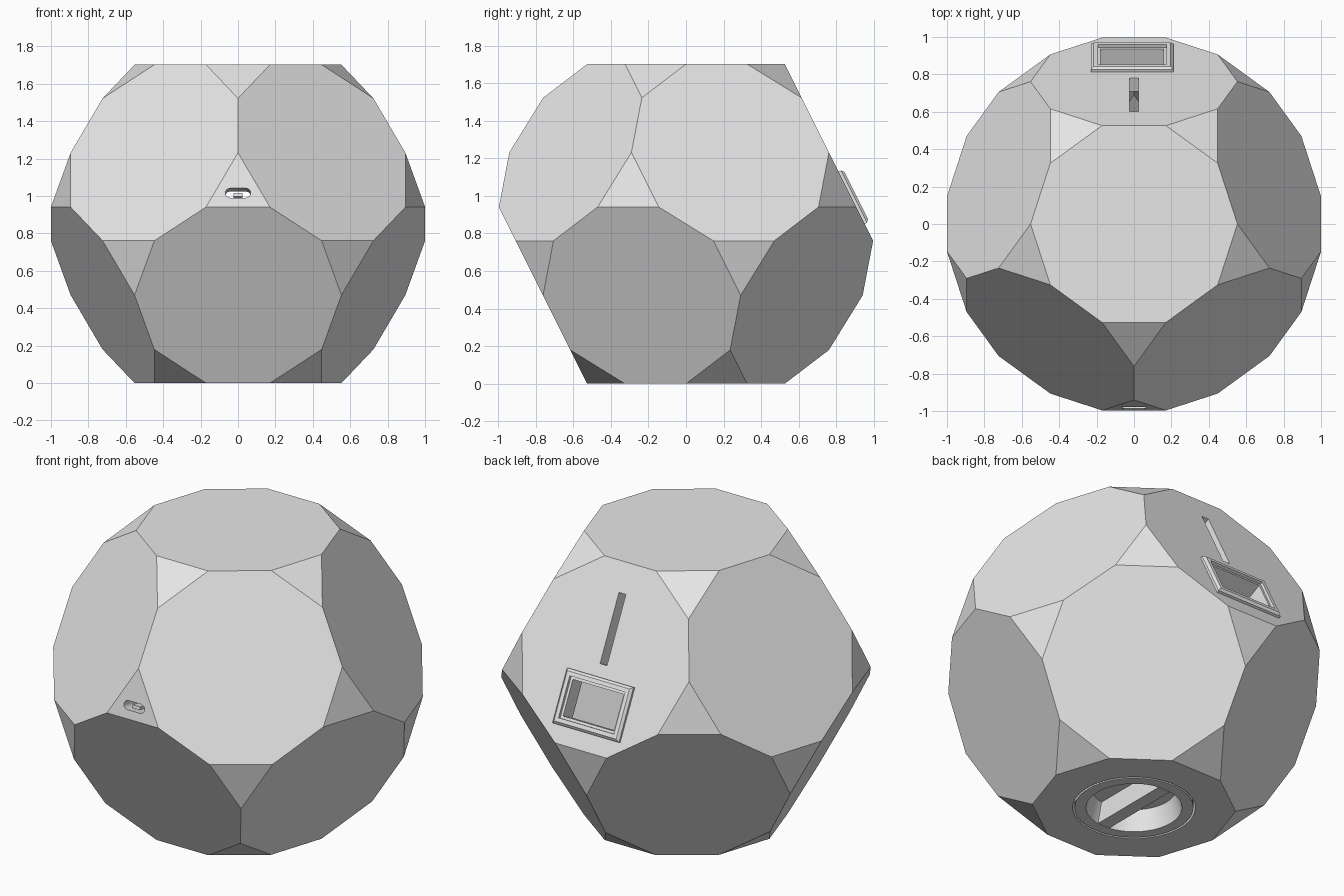
import bpy
import bmesh
from math import sin, cos, pi, radians, atan
from mathutils import Matrix, Vector

cube = bpy.data.objects.get("Cube")
if cube:
    bpy.data.objects.remove(cube, do_unlink=True)

EDGE = 0.3418
INRADIUS = 2.4899 * EDGE          # centre to a ten-sided face
TRI_RADIUS = 2.9132 * EDGE        # centre to a triangle
CORNER = 1.618 * EDGE             # radius of a ten-sided face
WALL = 0.08
RING_TILT = atan(0.5)             # slope of the side faces
TRI_TILT = radians(10.81)

grey = bpy.data.materials.new("light grey plastic")
grey.use_nodes = True
grey.diffuse_color = (0.8, 0.8, 0.8, 1)
grey.node_tree.nodes["Principled BSDF"].inputs["Base Color"].default_value = (0.8, 0.8, 0.8, 1)


def face_frame(azimuth, tilt, dist):
    """Local axes on a body face: x across, y up the slope, z outward."""
    rot = Matrix.Rotation(azimuth + pi / 2, 4, 'Z') @ Matrix.Rotation(pi / 2 - tilt, 4, 'X')
    return Matrix.Translation((0, 0, INRADIUS)) @ rot @ Matrix.Translation((0, 0, dist))


def finish(bm, name, frame=Matrix()):
    bmesh.ops.recalc_face_normals(bm, faces=bm.faces)
    mesh = bpy.data.meshes.new(name)
    bm.to_mesh(mesh)
    bm.free()
    mesh.transform(frame)
    mesh.materials.append(grey)
    obj = bpy.data.objects.new(name, mesh)
    bpy.context.collection.objects.link(obj)
    return obj


def loft(name, loops, frame, ring=False):
    """Skin matching loops; capped, or closed back on itself as a ring."""
    bm = bmesh.new()
    rows = [[bm.verts.new(p) for p in loop] for loop in loops]
    pairs = list(zip(rows, rows[1:]))
    if ring:
        pairs.append((rows[-1], rows[0]))
    else:
        bm.faces.new(rows[0])
        bm.faces.new(rows[-1])
    for low, high in pairs:
        for i in range(len(low)):
            j = (i + 1) % len(low)
            bm.faces.new((low[i], low[j], high[j], high[i]))
    return finish(bm, name, frame)


def rect(w, h, z, cx=0, cy=0):
    return [(cx + sx * w, cy + sy * h, z) for sx, sy in ((-1, -1), (1, -1), (1, 1), (-1, 1))]


def circle(r, z, n=64):
    return [(r * cos(2 * pi * i / n), r * sin(2 * pi * i / n), z) for i in range(n)]


def stadium(w, r, z, cy, n=8):
    pts = []
    for side in (1, -1):
        for i in range(n + 1):
            a = -pi / 2 + pi * i / n
            pts.append((side * (w - r + r * cos(a)), cy + side * r * sin(a), z))
    return pts


def cut(target, cutter):
    mod = target.modifiers.new("cut", 'BOOLEAN')
    mod.operation = 'DIFFERENCE'
    mod.solver = 'EXACT'
    mod.object = cutter
    bpy.context.view_layer.objects.active = target
    bpy.ops.object.modifier_apply(modifier=mod.name)
    bpy.data.objects.remove(cutter, do_unlink=True)


def smooth(obj):
    bpy.ops.object.select_all(action='DESELECT')
    obj.select_set(True)
    bpy.context.view_layer.objects.active = obj
    bpy.ops.object.shade_smooth_by_angle(angle=radians(30))


def solid(name, scale):
    """Twelve ten-sided faces, with triangles filling the corners."""
    bm = bmesh.new()
    frames = [face_frame(0, t, INRADIUS) for t in (pi / 2, -pi / 2)]
    for i in range(5):
        turn = i * 2 * pi / 5
        frames.append(face_frame(pi / 2 + turn, RING_TILT, INRADIUS))
        frames.append(face_frame(-pi / 2 + turn, -RING_TILT, INRADIUS))
    # the two caps need an edge facing the back, as the side faces do
    frames[0] = Matrix.Translation((0, 0, 2 * INRADIUS))
    frames[1] = Matrix.Rotation(pi, 4, 'X')
    for frame in frames:
        bm.faces.new([bm.verts.new(frame @ Vector(p)) for p in circle(CORNER, 0, 10)])
    bmesh.ops.remove_doubles(bm, verts=bm.verts, dist=0.01)
    bmesh.ops.holes_fill(bm, edges=[e for e in bm.edges if e.is_boundary], sides=3)
    centre = Vector((0, 0, INRADIUS))
    for v in bm.verts:
        v.co = centre + (v.co - centre) * scale
    return finish(bm, name)


back = face_frame(pi / 2, RING_TILT, INRADIUS)
front = face_frame(-pi / 2, TRI_TILT, TRI_RADIUS)
base = Matrix()

# Hollow body with its openings
body = solid("body_shell", 1)
cut(body, solid("cavity", 1 - WALL / INRADIUS))
cut(body, loft("slot_cutter", [rect(0.023, 0.2, z, 0, 0.157) for z in (-0.2, 0.1)], back))
cut(body, loft("window_cutter", [rect(0.18, 0.11, z, 0.01, -0.27) for z in (-0.2, 0.1)], back))
cut(body, loft("port_cutter", [stadium(0.068, 0.026, z, -0.022) for z in (-0.25, 0.1)], front))
cut(body, loft("hatch_cutter", [circle(0.333, z) for z in (-0.1, 0.13)], base))
smooth(body)

# Stepped frame around the back window
steps = [(0.22, 0.155, -0.005), (0.22, 0.155, 0.014), (0.206, 0.141, 0.027),
         (0.183, 0.118, 0.027), (0.183, 0.118, 0.01), (0.168, 0.103, 0.01),
         (0.168, 0.103, -0.09), (0.19, 0.125, -0.09), (0.19, 0.125, -0.08),
         (0.175, 0.108, -0.08), (0.175, 0.108, -0.005)]
loft("window_frame", [rect(w, h, z, 0.01, -0.27) for w, h, z in steps], back, ring=True)

# Tongue inside the front port
loft("port_tongue", [rect(0.025, 0.009, z, 0, -0.028) for z in (-0.12, -0.02)], front)

# Round hatch in the base, recessed, with a grip bar
hatch = loft("base_hatch", [circle(0.322, z) for z in (0, 0.16)], base)
cut(hatch, loft("recess_cutter", [circle(0.275, -0.03), circle(0.26, 0), circle(0.23, 0.12)], base))
smooth(hatch)
loft("hatch_grip", [rect(0.04, 0.255, 0), rect(0.04, 0.235, 0.125)], base)
